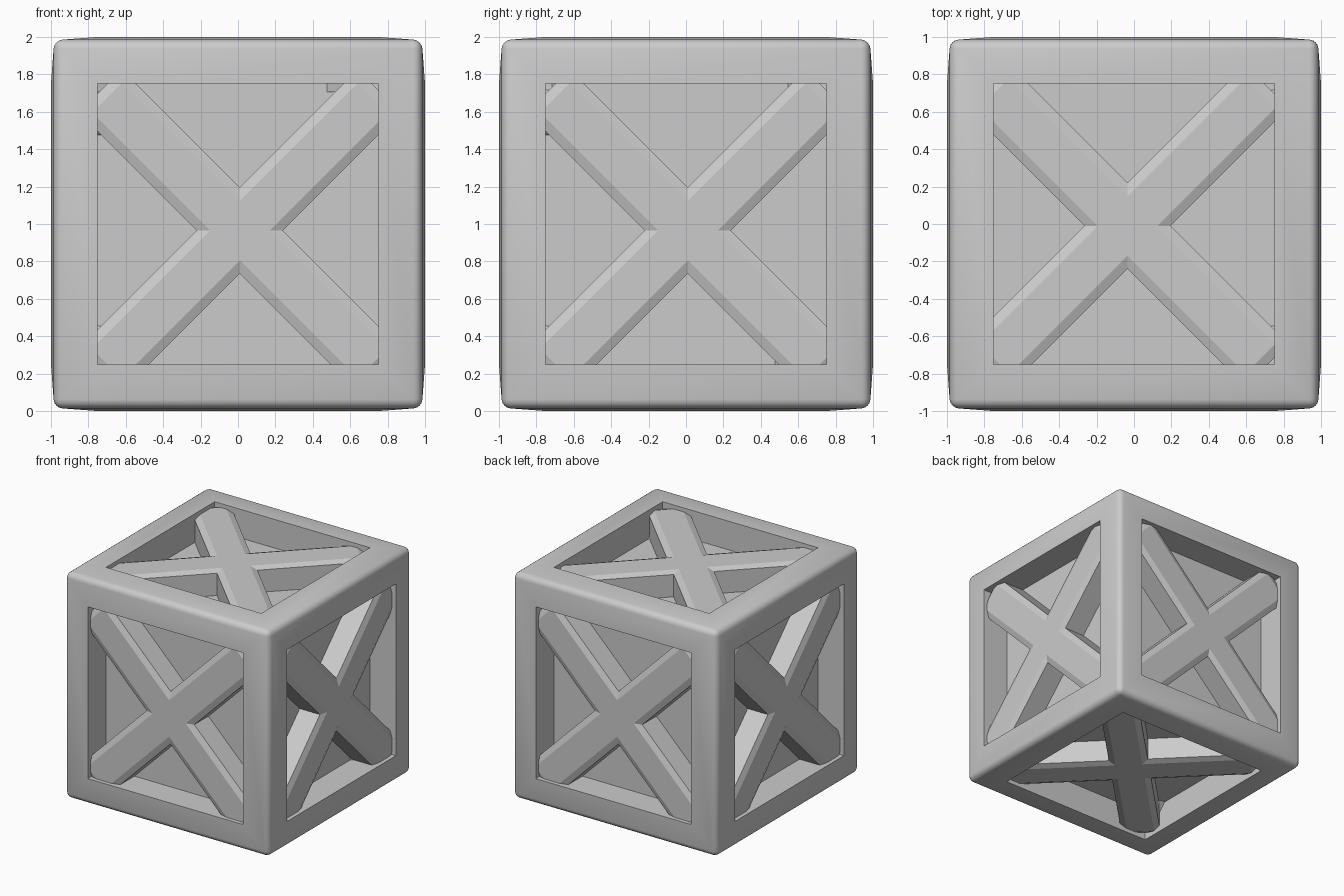
import bpy, bmesh
from math import radians
from mathutils import Matrix

cube = bpy.data.objects.get("Cube")
if cube:
    bpy.data.objects.remove(cube, do_unlink=True)

CENTRE = Matrix.Translation((0, 0, 1))

grey = bpy.data.materials.new("crate_grey")
grey.use_nodes = True
grey.diffuse_color = (0.6, 0.6, 0.6, 1)
grey.node_tree.nodes["Principled BSDF"].inputs["Base Color"].default_value = (0.6, 0.6, 0.6, 1)


def finish(bm, name, smooth=False):
    mesh = bpy.data.meshes.new(name)
    bm.to_mesh(mesh)
    bm.free()
    mesh.materials.append(grey)
    obj = bpy.data.objects.new(name, mesh)
    bpy.context.collection.objects.link(obj)
    if smooth:
        bpy.ops.object.select_all(action='DESELECT')
        obj.select_set(True)
        bpy.context.view_layer.objects.active = obj
        bpy.ops.object.shade_smooth_by_angle(angle=radians(40))


# Frame: gently bulging cube with a square opening in every side
bm = bmesh.new()
bmesh.ops.create_cube(bm, size=1.965)
outer_edges = bm.edges[:]
sides = bm.faces[:]
bmesh.ops.inset_individual(bm, faces=sides, thickness=0.2325, depth=0.0175, use_even_offset=True)
walls = bmesh.ops.extrude_discrete_faces(bm, faces=sides)["faces"]
bmesh.ops.delete(bm, geom=walls, context='FACES')
rims = [e for e in bm.edges if e.is_boundary]
wall_edges = bmesh.ops.extrude_edge_only(bm, edges=rims)["geom"]
for v in [g for g in wall_edges if isinstance(g, bmesh.types.BMVert)]:
    axis = max(range(3), key=lambda i: abs(v.co[i]))
    v.co[axis] *= 0.75
bmesh.ops.bevel(bm, geom=outer_edges, offset=0.045, segments=4, profile=0.5, affect='EDGES')
bmesh.ops.recalc_face_normals(bm, faces=bm.faces[:])
bm.transform(CENTRE)
finish(bm, "frame", smooth=True)

# Recessed panels: one inner box whose sides close the openings
bm = bmesh.new()
bmesh.ops.create_cube(bm, size=1.5)
bm.transform(CENTRE)
finish(bm, "inner_panels")


# Cross braces: two planks on each side, with shallow chamfers round the outer face
def brace(name, side, tilt):
    bm = bmesh.new()
    bmesh.ops.create_cube(bm, size=1, matrix=Matrix.Diagonal((2.11, 0.24, 0.325, 1)))
    outer = [f for f in bm.faces if f.normal.y < -0.9]
    bmesh.ops.inset_individual(bm, faces=outer, thickness=0.05, depth=0.02, use_even_offset=True)
    place = Matrix.Translation((0.01, -0.825, -0.035))
    bm.transform(CENTRE @ side @ place @ Matrix.Rotation(radians(tilt), 4, 'Y'))
    finish(bm, name)


def turn(degrees, axis):
    return Matrix.Rotation(radians(degrees), 4, axis)


placements = {
    "front": turn(0, 'Z'),
    "left": turn(90, 'Z'),
    "back": turn(180, 'Z'),
    "right": turn(270, 'Z'),
    "top": turn(-90, 'Z') @ turn(-90, 'X'),
    "bottom": turn(-90, 'Z') @ turn(90, 'X'),
}
for label, side in placements.items():
    brace(label + "_brace_rising", side, -45)
    brace(label + "_brace_falling", side, 45)
